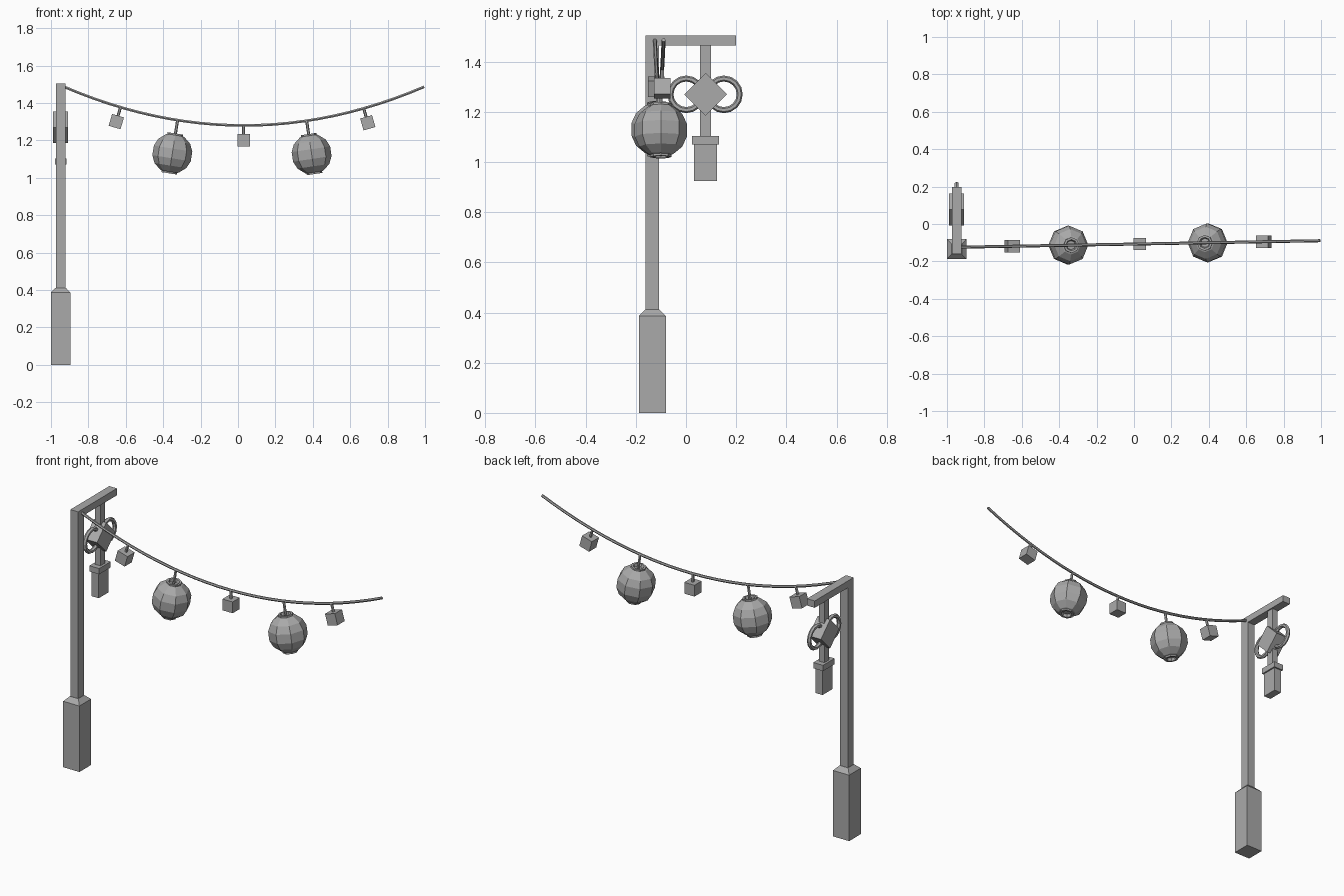
import bpy, bmesh, math
from mathutils import Matrix, Vector

if "Cube" in bpy.data.objects:
    bpy.data.objects.remove(bpy.data.objects["Cube"], do_unlink=True)

grey = bpy.data.materials.new("plain_grey")
grey.use_nodes = True
grey.diffuse_color = (0.4, 0.4, 0.4, 1)
grey.node_tree.nodes["Principled BSDF"].inputs["Base Color"].default_value = (0.4, 0.4, 0.4, 1)


def finish(name, bm, matrix=None):
    mesh = bpy.data.meshes.new(name)
    bmesh.ops.recalc_face_normals(bm, faces=bm.faces)
    bm.to_mesh(mesh)
    bm.free()
    mesh.materials.append(grey)
    obj = bpy.data.objects.new(name, mesh)
    bpy.context.collection.objects.link(obj)
    if matrix:
        obj.matrix_world = matrix
    return obj


def box(name, center, size, matrix=Matrix(), taper=None):
    bm = bmesh.new()
    bmesh.ops.create_cube(bm, size=1)
    for v in bm.verts:
        s = taper if taper and v.co.z > 0 else 1
        v.co = Vector((v.co.x * size[0] * s, v.co.y * size[1] * s, v.co.z * size[2]))
    return finish(name, bm, Matrix.Translation(center) @ matrix)


def lathe(name, profile, sides, matrix, closed=False):
    """Spin (radius, height) points around z."""
    bm = bmesh.new()
    rings = []
    for r, z in profile:
        rings.append([bm.verts.new((r * math.cos(math.tau * i / sides),
                                    r * math.sin(math.tau * i / sides), z))
                      for i in range(sides)])
    pairs = list(zip(rings, rings[1:]))
    if closed:
        pairs.append((rings[-1], rings[0]))
    else:
        bm.faces.new(rings[0])
        bm.faces.new(rings[-1])
    for a, b in pairs:
        for i in range(sides):
            j = (i + 1) % sides
            bm.faces.new((a[i], a[j], b[j], b[i]))
    return finish(name, bm, matrix)


# Post with a wide foot and an arm at the top
PX, PY = -0.948, -0.134
box("post_foot", (PX, PY, 0.193), (0.105, 0.108, 0.386))
box("post_foot_bevel", (PX, PY, 0.399), (0.105, 0.108, 0.026), taper=0.52)
box("post", (PX, PY, 0.95), (0.05, 0.054, 1.11))
box("top_arm", (PX, 0.019, 1.485), (0.05, 0.36, 0.04))

# Hanging ornament: rod, turned block, two rings, capped weight
HY = 0.078
box("hanging_rod", (PX, HY, 1.28), (0.036, 0.044, 0.38))
box("diamond_block", (PX, HY, 1.27), (0.08, 0.12, 0.12), Matrix.Rotation(math.pi / 4, 4, 'X'))
box("weight_cap", (PX, HY, 1.087), (0.063, 0.107, 0.034))
box("weight", (PX, HY, 0.998), (0.046, 0.091, 0.146))
for side in (-1, 1):
    section = [(0.063 + 0.012 * math.cos(math.tau * k / 6),
                0.012 * math.sin(math.tau * k / 6)) for k in range(6)]
    place = Matrix.Translation((PX, HY - 0.002 + side * 0.075, 1.27))
    lathe("ring_front" if side < 0 else "ring_back", section, 16,
          place @ Matrix.Rotation(math.pi / 2, 4, 'Y'), closed=True)

# Sagging cable
START, END = -0.93, 0.995
MID = (START + END) / 2


def cable_point(x):
    return Vector((x, -0.124 + (x - START) * 0.018, 1.28 + 0.223 * (x - MID) ** 2))


curve = bpy.data.curves.new("cable", 'CURVE')
curve.dimensions = '3D'
curve.bevel_depth = 0.008
curve.bevel_resolution = 1
curve.use_fill_caps = True
line = curve.splines.new('POLY')
STEPS = 24
line.points.add(STEPS)
for i, p in enumerate(line.points):
    p.co = (*cable_point(START + (END - START) * i / STEPS), 1)
curve.materials.append(grey)
cable = bpy.data.objects.new("cable", curve)
bpy.context.collection.objects.link(cable)
for s in line.id_data.splines:
    s.use_smooth = False


# Frame at a cable point whose z axis is square to the cable
def hang(x, drop):
    tilt = math.atan(-0.446 * (x - MID))
    return (Matrix.Translation(cable_point(x)) @ Matrix.Rotation(tilt, 4, 'Y')
            @ Matrix.Translation((0, 0, -drop)))


def stem(name, x, length):
    lathe(name, [(0.008, -length / 2), (0.008, length / 2)], 6, hang(x, length / 2))


# Lanterns: faceted body with a collar at each end
half = [(0.024, 0.092), (0.03, 0.108), (0.042, 0.108), (0.042, 0.099),
        (0.05, 0.096), (0.086, 0.066), (0.104, 0.026)]
lantern = half + [(r, -z) for r, z in reversed(half)]
for n, x in enumerate((-0.323, 0.367), 1):
    lathe(f"lantern_{n}", lantern, 8, hang(x, 0.18))
    stem(f"lantern_stem_{n}", x, 0.095)

# Small cubes between the lanterns
for n, x in enumerate((-0.628, 0.03, 0.672), 1):
    box(f"small_cube_{n}", (0, 0, 0), (0.066, 0.066, 0.066)).matrix_world = hang(x, 0.08)
    stem(f"cube_stem_{n}", x, 0.055)
